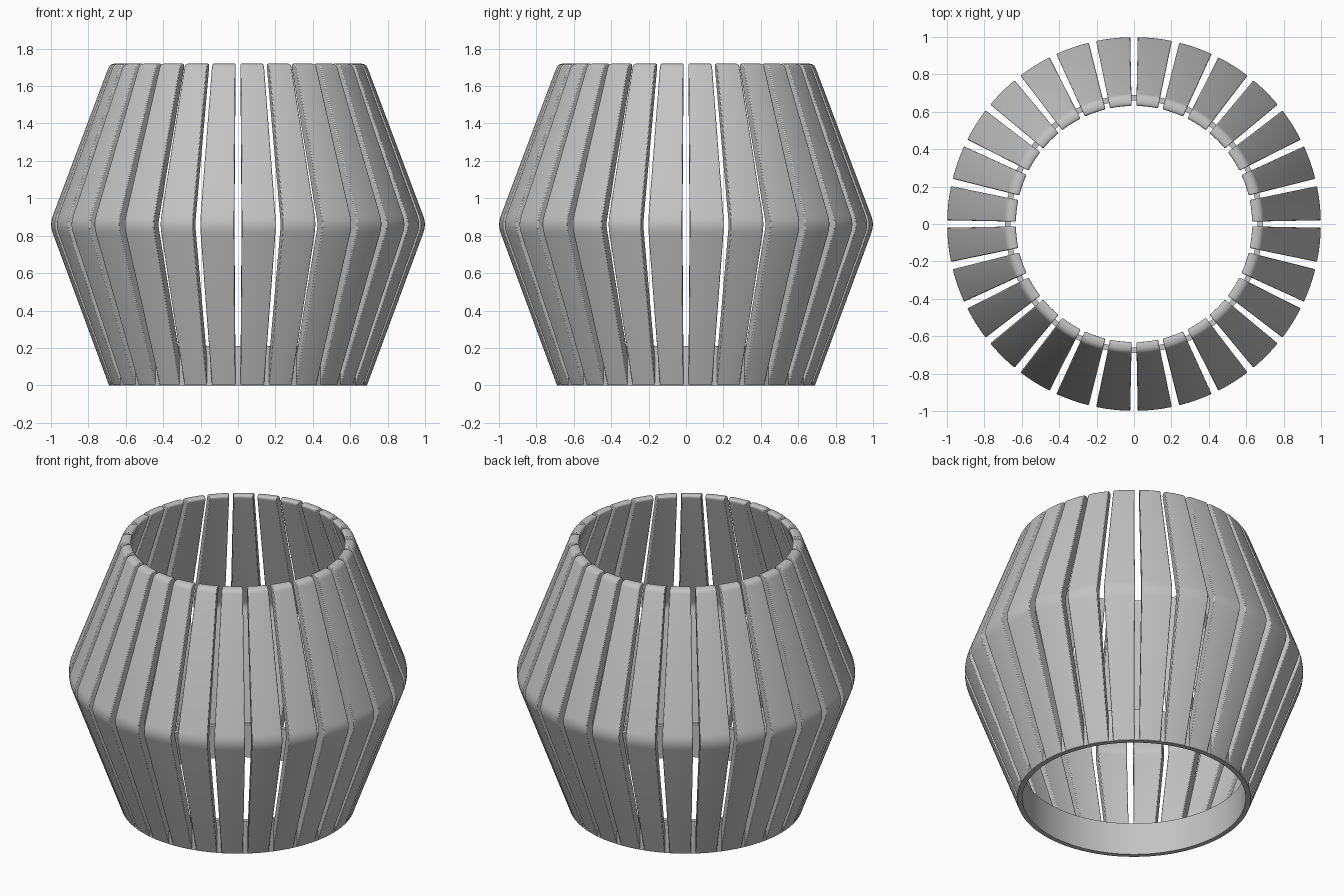
import bpy, bmesh, math
from mathutils import Vector

cube = bpy.data.objects.get("Cube")
if cube:
    bpy.data.objects.remove(cube)

SLATS = 28
PITCH = 2 * math.pi / SLATS
GAP = math.radians(2.3)
STEPS = 6

grey = bpy.data.materials.new("plain grey")
grey.use_nodes = True
colour = (0.55, 0.55, 0.55, 1)
grey.diffuse_color = colour
grey.node_tree.nodes["Principled BSDF"].inputs["Base Color"].default_value = colour


def rounded(points, steps=5):
    """Round each (radius, height, cut) corner of a closed profile by its cut length."""
    out = []
    for i, (r, z, cut) in enumerate(points):
        p = Vector((r, z))
        if not cut:
            out.append(p)
            continue
        a = p + (Vector(points[i - 1][:2]) - p).normalized() * cut
        b = p + (Vector(points[(i + 1) % len(points)][:2]) - p).normalized() * cut
        for k in range(steps + 1):
            t = k / steps
            out.append(a * (1 - t) ** 2 + p * 2 * t * (1 - t) + b * t * t)
    return out


def sweep(bm, profile, start, end, steps, closed=False):
    """Sweep a closed profile round the z axis, capping the ends of an open arc."""
    count = steps if closed else steps + 1
    loops = []
    for s in range(count):
        a = start + (end - start) * s / steps
        loops.append([bm.verts.new((p.x * math.cos(a), p.x * math.sin(a), p.y))
                      for p in profile])
    n = len(profile)
    for s in range(steps):
        here, there = loops[s], loops[(s + 1) % count]
        for i in range(n):
            j = (i + 1) % n
            bm.faces.new((here[i], there[i], there[j], here[j]))
    if not closed:
        bm.faces.new(loops[0])
        bm.faces.new(loops[-1][::-1])


def finish(bm, name):
    bmesh.ops.recalc_face_normals(bm, faces=bm.faces[:])
    mesh = bpy.data.meshes.new(name)
    bm.to_mesh(mesh)
    bm.free()
    obj = bpy.data.objects.new(name, mesh)
    bpy.context.collection.objects.link(obj)
    mesh.materials.append(grey)
    bpy.ops.object.select_all(action='DESELECT')
    obj.select_set(True)
    bpy.context.view_layer.objects.active = obj
    bpy.ops.object.shade_smooth_by_angle(angle=math.radians(30))
    return obj


# Bent slats around the body, trimmed inside where they meet the base ring
slat_profile = rounded([
    (0.69, 0.0, 0), (1.008, 0.86, 0.05), (0.685, 1.72, 0.03),
    (0.625, 1.72, 0.025), (0.94, 0.86, 0.03), (0.665, 0.1, 0), (0.665, 0.0, 0)])
bm = bmesh.new()
for k in range(SLATS):
    sweep(bm, slat_profile, k * PITCH + GAP / 2, (k + 1) * PITCH - GAP / 2, STEPS)
slats = finish(bm, "slats")
bevel = slats.modifiers.new("soft edges", 'BEVEL')
bevel.width = 0.005
bevel.segments = 2
bevel.limit_method = 'ANGLE'
bevel.angle_limit = math.radians(60)

# Base ring joining the slats
ring_profile = rounded([(0.66, 0, 0), (0.69, 0, 0), (0.69, 0.21, 0), (0.66, 0.21, 0)])
bm = bmesh.new()
sweep(bm, ring_profile, 0, 2 * math.pi, SLATS * 4, closed=True)
finish(bm, "base_ring")
